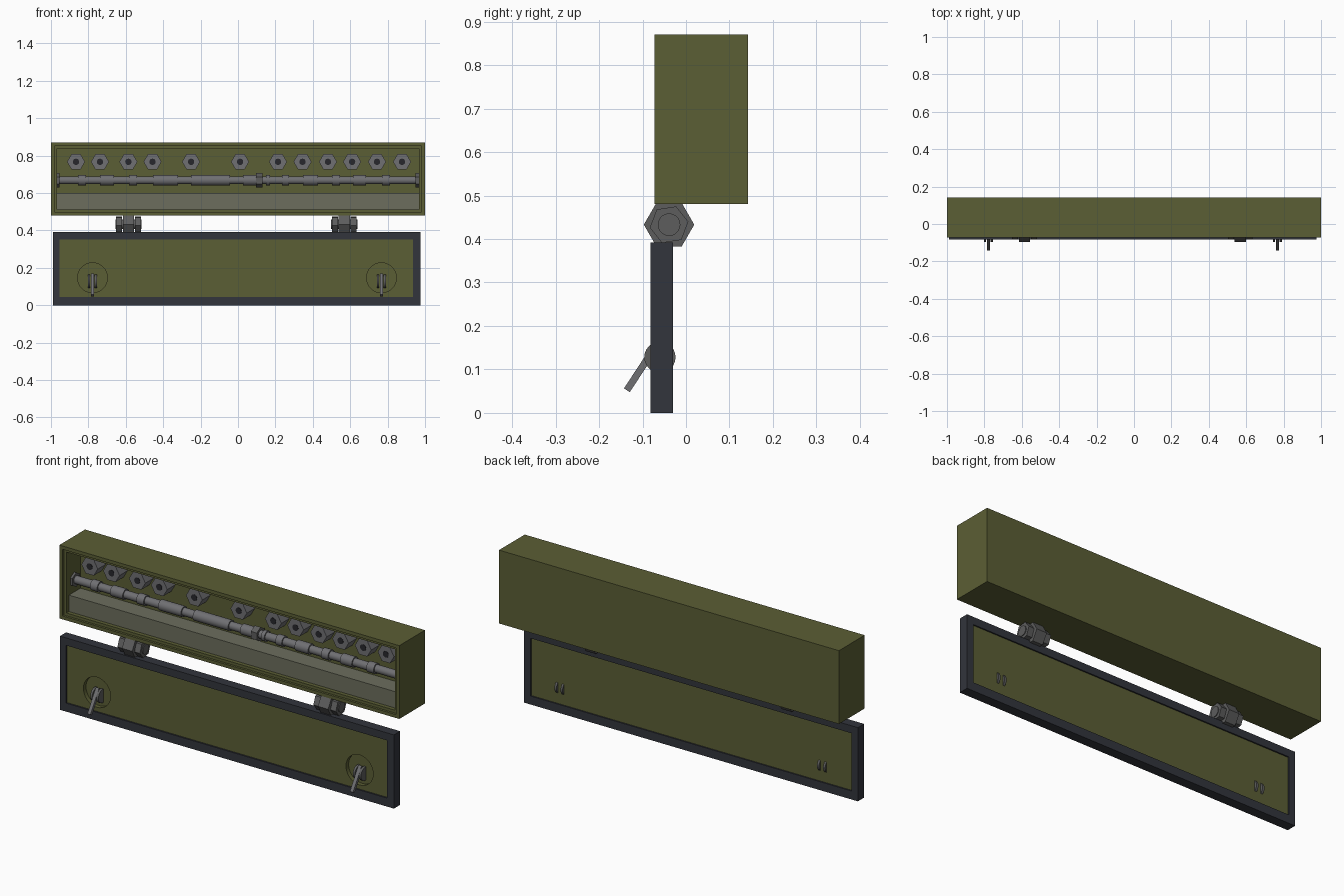
import bpy, bmesh
from math import cos, sin, pi, atan2
from mathutils import Vector

if "Cube" in bpy.data.objects:
    bpy.data.objects.remove(bpy.data.objects["Cube"])


def mat(name, rgb):
    m = bpy.data.materials.new(name)
    m.diffuse_color = (*rgb, 1)
    m.use_nodes = True
    m.node_tree.nodes["Principled BSDF"].inputs["Base Color"].default_value = m.diffuse_color
    return m


OLIVE = mat("olive_paint", (0.105, 0.112, 0.035))
DARK = mat("dark_rubber", (0.032, 0.035, 0.045))
STEEL = mat("steel", (0.16, 0.16, 0.17))
IRON = mat("dark_iron", (0.11, 0.11, 0.11))
TRAY = mat("tray_grey_green", (0.15, 0.155, 0.11))
BLACK = mat("black", (0.02, 0.02, 0.025))


def finish(name, bm, m, smooth=False):
    bmesh.ops.recalc_face_normals(bm, faces=bm.faces)
    me = bpy.data.meshes.new(name)
    bm.to_mesh(me)
    bm.free()
    me.materials.append(m)
    ob = bpy.data.objects.new(name, me)
    bpy.context.collection.objects.link(ob)
    if smooth:
        bpy.ops.object.select_all(action='DESELECT')
        ob.select_set(True)
        bpy.context.view_layer.objects.active = ob
        bpy.ops.object.shade_smooth_by_angle(angle=0.6)
    return ob


def box_bm(lo, hi):
    bm = bmesh.new()
    bmesh.ops.create_cube(bm, size=1)
    for v in bm.verts:
        v.co = [lo[i] + (v.co[i] + 0.5) * (hi[i] - lo[i]) for i in range(3)]
    return bm


def box(name, lo, hi, m):
    return finish(name, box_bm(lo, hi), m)


def prism(name, axis, c, a, b, r, n, m, start=0.0):
    """n-sided prism along axis 'x' or 'y' from a to b; c = other two coordinates."""
    bm = bmesh.new()
    rings = []
    for t in (a, b):
        ring = []
        for i in range(n):
            ang = start + 2 * pi * i / n
            u, w = c[0] + r * cos(ang), c[1] + r * sin(ang)
            ring.append(bm.verts.new((t, u, w) if axis == 'x' else (u, t, w)))
        bm.faces.new(ring)
        rings.append(ring)
    for i in range(n):
        j = (i + 1) % n
        bm.faces.new((rings[0][i], rings[0][j], rings[1][j], rings[1][i]))
    return finish(name, bm, m, n > 8)


def front_face(bm):
    return min(bm.faces, key=lambda f: (round(f.calc_center_median().y, 5), f.calc_area()))


def inset_push(bm, face, width, depth):
    bmesh.ops.inset_region(bm, faces=[face], thickness=width, use_even_offset=True)
    if depth:
        ext = bmesh.ops.extrude_discrete_faces(bm, faces=[face])["faces"][0]
        bmesh.ops.translate(bm, verts=ext.verts[:], vec=(0, depth, 0))
        return ext
    return face


# Open-fronted case with stepped rim
bm = box_bm((-1, -0.073, 0.48), (1, 0.143, 0.87))
bm.faces.ensure_lookup_table()
f = min(bm.faces, key=lambda f: f.calc_center_median().y)
f = inset_push(bm, f, 0.018, 0.012)
inset_push(bm, f, 0.015, 0.118)
finish("case", bm, OLIVE)

# Tray in the lower part of the case
box("lower_tray", (-0.97, -0.04, 0.51), (0.97, 0.06, 0.60), TRAY)

# Row of hex sockets
for x in (-0.866, -0.738, -0.586, -0.457, -0.251, 0.011,
          0.214, 0.345, 0.481, 0.61, 0.743, 0.877):
    prism("hex_socket", 'y', (x, 0.767), -0.01, 0.06, 0.048, 6, STEEL)
    prism("socket_bore", 'y', (x, 0.767), -0.0115, 0.0, 0.017, 16, BLACK)

# Rod with sleeves and nuts
RC = (0.005, 0.668)
prism("rod", 'x', RC, -0.975, 0.975, 0.021, 20, STEEL, 0.1)
for a, b in ((-0.856, -0.813), (-0.738, -0.663), (-0.583, -0.54), (-0.455, -0.32),
             (-0.251, -0.043), (0.027, 0.095), (0.15, 0.17), (0.235, 0.273),
             (0.348, 0.428), (0.503, 0.545), (0.615, 0.685), (0.77, 0.813)):
    prism("rod_sleeve", 'x', RC, a, b, 0.028, 20, STEEL)
for a, b in ((-0.985, -0.955), (0.095, 0.13), (0.95, 0.98)):
    prism("rod_nut", 'x', RC, a, b, 0.038, 6, IRON, pi / 6)

# Door: dark frame
X0, X1 = -0.99, 0.975
Y0, Y1 = -0.082, -0.03
box("door_frame_bottom", (X0, Y0, 0), (X1, Y1, 0.045), DARK)
box("door_frame_top", (X0, Y0, 0.352), (X1, Y1, 0.392), DARK)
box("door_frame_left", (X0, Y0, 0.045), (X0 + 0.036, Y1, 0.352), DARK)
box("door_frame_right", (X1 - 0.04, Y0, 0.045), (X1, Y1, 0.352), DARK)

# Door panel with two round recesses
panel = box("door_panel", (X0 + 0.03, -0.074, 0.04), (X1 - 0.035, -0.037, 0.357), OLIVE)
LATCH_X = (-0.778, 0.767)
for x in LATCH_X:
    cut = prism("recess_cutter", 'y', (x, 0.147), -0.12, -0.052, 0.08, 32, OLIVE)
    cut.hide_render = True
    mod = panel.modifiers.new("recess", 'BOOLEAN')
    mod.operation, mod.solver, mod.object = 'DIFFERENCE', 'EXACT', cut
    bpy.context.view_layer.objects.active = panel
    bpy.ops.object.modifier_apply(modifier=mod.name)
    bpy.data.objects.remove(cut)

# Latches: two ear discs and a tilted lever
for x in LATCH_X:
    for s in (-1, 1):
        prism("latch_ear", 'x', (-0.06, 0.128), x + s * 0.012, x + s * 0.024, 0.036, 24, IRON)
    p, q = Vector((0, -0.062, 0.165)), Vector((0, -0.136, 0.052))
    d = q - p
    lever = box("latch_lever", (-0.009, -d.length / 2, -0.008), (0.009, d.length / 2, 0.008), STEEL)
    lever.location = (p + q) / 2 + Vector((x, 0, 0))
    lever.rotation_euler = (atan2(d.z, d.y), 0, 0)

# Hinges: large hex barrel, smaller hex nuts and round pin ends
HC = (-0.039, 0.433)
for x in (-0.585, 0.568):
    prism("hinge_barrel", 'x', HC, x - 0.03, x + 0.03, 0.058, 6, IRON)
    for s in (-1, 1):
        prism("hinge_nut", 'x', HC, x + s * 0.034, x + s * 0.066, 0.045, 6, IRON, 0.15)
    prism("hinge_pin", 'x', HC, x - 0.07, x + 0.07, 0.026, 20, IRON)
